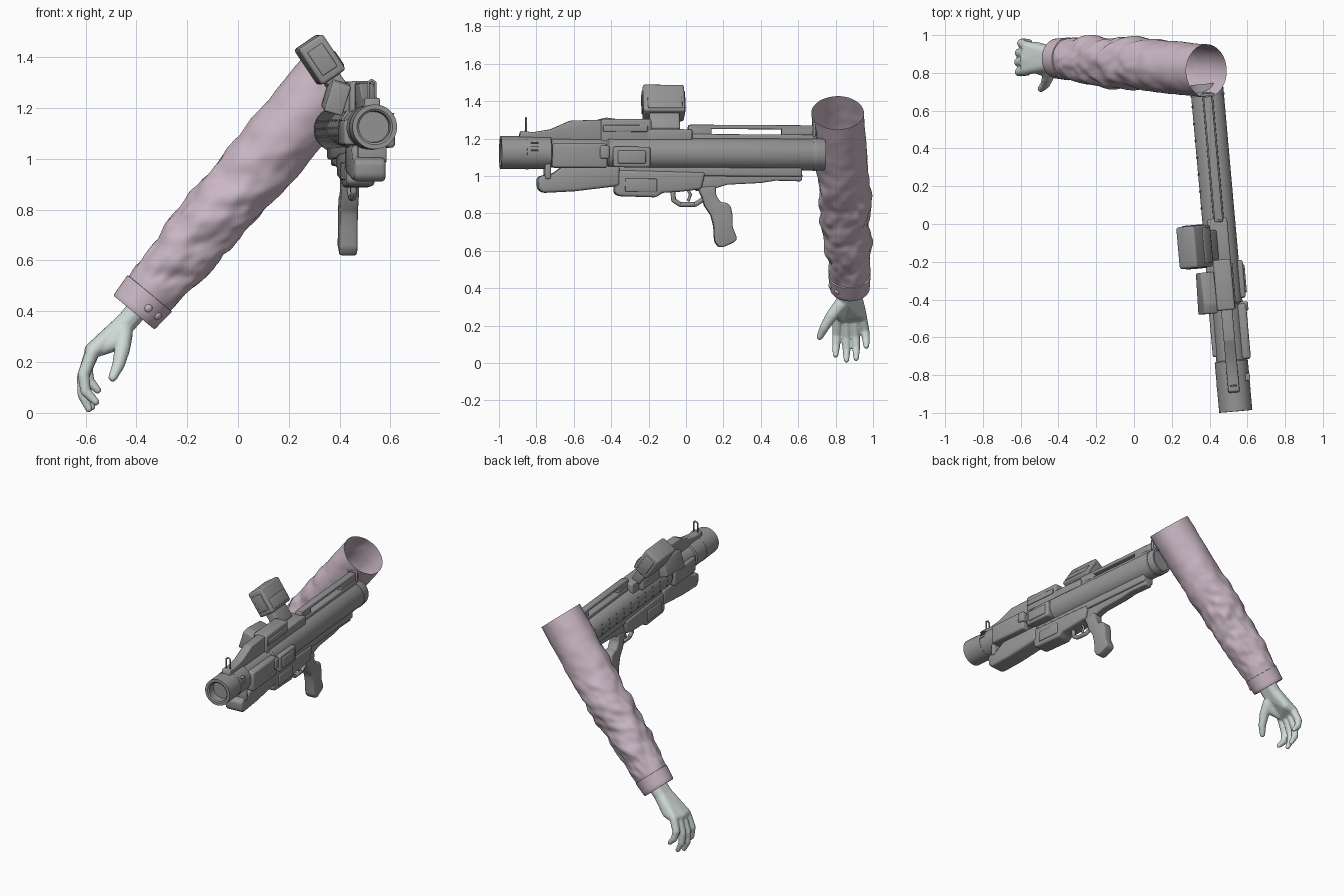
import bpy, bmesh, math
from mathutils import Matrix, Vector, noise

def material(name, rgb):
    m = bpy.data.materials.new(name)
    m.diffuse_color = (*rgb, 1)
    return m

METAL = material("gun_grey", (0.30, 0.30, 0.30))
CLOTH = material("sleeve_pink", (0.60, 0.48, 0.56))
SKIN = material("pale_skin", (0.62, 0.70, 0.67))

# Launcher frame: local y runs along the barrel, slightly turned and pitched
GUN = (Matrix.Translation((0.45, 0, 1.12)) @ Matrix.Rotation(math.radians(5.1), 4, 'Z')
       @ Matrix.Rotation(math.radians(-0.33), 4, 'X') @ Matrix.Translation((0, 0, -1.12)))

def finish(name, bm, mat, matrix=Matrix(), angle=35, normals=True):
    if normals:
        bmesh.ops.recalc_face_normals(bm, faces=bm.faces[:])
    me = bpy.data.meshes.new(name)
    bm.to_mesh(me)
    bm.free()
    me.materials.append(mat)
    ob = bpy.data.objects.new(name, me)
    bpy.context.collection.objects.link(ob)
    ob.matrix_world = matrix
    bpy.ops.object.select_all(action='DESELECT')
    ob.select_set(True)
    bpy.context.view_layer.objects.active = ob
    bpy.ops.object.shade_smooth_by_angle(angle=math.radians(angle))
    return ob

def prism(name, pts, x0, x1, bevel=0.008, local=Matrix()):
    """Extrude a (y, z) outline sideways from x0 to x1 and round its edges."""
    bm = bmesh.new()
    a = [bm.verts.new((x0, y, z)) for y, z in pts]
    b = [bm.verts.new((x1, y, z)) for y, z in pts]
    bm.faces.new(a)
    bm.faces.new(b[::-1])
    n = len(pts)
    for i in range(n):
        j = (i + 1) % n
        bm.faces.new((a[j], a[i], b[i], b[j]))
    bmesh.ops.recalc_face_normals(bm, faces=bm.faces[:])
    if bevel:
        edges = [e for e in bm.edges if e.calc_face_angle(0) > 0.35]
        bmesh.ops.bevel(bm, geom=edges, offset=bevel, segments=3, profile=0.5,
                        affect='EDGES', clamp_overlap=True)
    return finish(name, bm, METAL, GUN @ local)

def box(name, y0, y1, z0, z1, x0, x1, bevel=0.006, local=Matrix()):
    return prism(name, [(y0, z0), (y1, z0), (y1, z1), (y0, z1)], x0, x1, bevel, local)

def lathe(name, profile, z, seg=48):
    """Revolve (radius, y) points about the barrel direction."""
    bm = bmesh.new()
    rings = [[bm.verts.new((r * math.cos(k * math.tau / seg), y, z + r * math.sin(k * math.tau / seg)))
              for k in range(seg)] for r, y in profile]
    for p, q in zip(rings, rings[1:]):
        for k in range(seg):
            bm.faces.new((p[k], p[(k + 1) % seg], q[(k + 1) % seg], q[k]))
    bm.faces.new(rings[0])
    bm.faces.new(rings[-1])
    return finish(name, bm, METAL, GUN)

def hull(bm, balls, seg=14):
    """Wrap a convex skin round balls given as (x, y, z, r)."""
    t = bmesh.new()
    for x, y, z, r in balls:
        bmesh.ops.create_uvsphere(t, u_segments=seg, v_segments=seg // 2 + 1, radius=r,
                                  matrix=Matrix.Translation((x, y, z)))
    bmesh.ops.delete(t, geom=t.faces[:], context='FACES_ONLY')
    bmesh.ops.delete(t, geom=t.edges[:], context='EDGES_FACES')
    res = bmesh.ops.convex_hull(t, input=t.verts[:])
    inner = [g for g in res["geom_interior"] if isinstance(g, bmesh.types.BMVert)]
    bmesh.ops.delete(t, geom=inner, context='VERTS')
    bmesh.ops.recalc_face_normals(t, faces=t.faces[:])
    me = bpy.data.meshes.new("tmp")
    t.to_mesh(me)
    t.free()
    bm.from_mesh(me)
    bpy.data.meshes.remove(me)

def chain(bm, balls, seg=14):
    for pair in zip(balls, balls[1:]):
        hull(bm, pair, seg)

def wire(name, pts, r):
    bm = bmesh.new()
    chain(bm, [(*p, r) for p in pts], 10)
    return finish(name, bm, METAL, GUN, normals=False)

# Barrel with hollow muzzle, collars and a recessed rear end
lathe("barrel", [(0.06, -0.94), (0.062, -0.99), (0.07, -0.996), (0.088, -0.996), (0.088, -0.73),
                 (0.079, -0.725), (0.079, -0.43), (0.087, -0.42), (0.087, 0.735), (0.083, 0.745),
                 (0.072, 0.745), (0.07, 0.73)], 1.12)
for y in (-0.86, 0.68):
    lathe("barrel_band", [(0.08, y), (0.0895, y), (0.0895, y + 0.015), (0.08, y + 0.015)], 1.12)

# Rivets along the left side of the barrel
bm = bmesh.new()
for a in (160, 180, 200):
    for k in range(12):
        c, s = math.cos(math.radians(a)), math.sin(math.radians(a))
        bmesh.ops.create_cube(bm, size=0.009, matrix=Matrix.Translation((0.086 * c, -0.36 + 0.09 * k, 1.12 + 0.086 * s)))
finish("barrel_rivets", bm, METAL, GUN)

# Side housings
box("right_side_box", -0.725, -0.43, 1.04, 1.17, 0.02, 0.105, 0.014)
box("right_side_latch", -0.47, -0.42, 1.09, 1.16, 0.05, 0.115, 0.01)
box("right_panel_frame", -0.40, -0.20, 1.045, 1.155, 0.03, 0.107, 0.012)
box("right_panel", -0.375, -0.225, 1.065, 1.135, 0.06, 0.115, 0.008)
box("left_side_box", -0.70, -0.44, 1.05, 1.15, -0.095, -0.02, 0.012)
for z in (1.13, 1.15, 1.17):
    box("muzzle_mark", -0.84, -0.80, z, z + 0.006, 0.06, 0.091, 0.002)

# Lower handguard, receiver, stock rail
prism("handguard", [(-0.77, 0.905), (-0.795, 0.925), (-0.8, 0.985), (-0.77, 1.0), (-0.72, 1.005), (-0.66, 1.05),
                    (-0.36, 1.05), (-0.36, 0.945), (-0.6, 0.915)], -0.062, 0.062, 0.022)
box("handguard_clip", -0.76, -0.73, 0.98, 1.06, -0.045, 0.068, 0.008)
prism("receiver", [(-0.385, 0.905), (-0.36, 0.89), (-0.16, 0.885), (-0.13, 0.91), (-0.04, 0.915), (0.08, 0.93),
                   (0.10, 1.02), (-0.385, 1.03)], -0.055, 0.055, 0.014)
box("receiver_plate", -0.33, -0.16, 0.915, 0.985, -0.062, 0.062, 0.006)
box("lower_rail", -0.38, 0.62, 1.0, 1.055, -0.045, 0.045, 0.01)
prism("stock_rail", [(0.05, 0.92), (0.14, 0.93), (0.22, 0.955), (0.40, 0.965), (0.48, 0.978), (0.62, 0.975),
                     (0.625, 1.015), (0.05, 1.02)], -0.03, 0.03, 0.01)

# Trigger group and pistol grip
wire("trigger_guard", [(0, -0.07, 0.92), (0, -0.065, 0.87), (0, -0.03, 0.848), (0, 0.05, 0.848),
                       (0, 0.085, 0.87), (0, 0.11, 0.90)], 0.013)
wire("trigger", [(0, 0.01, 0.93), (0, 0.025, 0.90), (0, 0.015, 0.872)], 0.008)
prism("pistol_grip", [(0.06, 0.94), (0.085, 0.89), (0.10, 0.84), (0.135, 0.79), (0.15, 0.73), (0.155, 0.65),
                      (0.175, 0.622), (0.20, 0.62), (0.265, 0.65), (0.275, 0.67), (0.25, 0.73), (0.25, 0.79),
                      (0.24, 0.84), (0.215, 0.86), (0.185, 0.86), (0.16, 0.90), (0.16, 0.95)], -0.035, 0.035, 0.02)

# Top covers and slotted carrying rail
prism("front_cover", [(-0.90, 1.19), (-0.89, 1.235), (-0.82, 1.23), (-0.73, 1.245), (-0.62, 1.293), (-0.45, 1.298),
                      (-0.45, 1.18)], -0.03, 0.03, 0.008)
box("middle_cover", -0.46, -0.19, 1.16, 1.303, -0.05, 0.045, 0.012)
box("middle_cover_strip", -0.45, -0.21, 1.235, 1.27, -0.02, 0.052, 0.005)
box("sight_base", -0.22, 0.03, 1.17, 1.25, -0.06, 0.045, 0.01)
box("rail_foot", 0.0, 0.70, 1.18, 1.225, -0.028, 0.028, 0.006)
box("rail_top", 0.02, 0.70, 1.252, 1.275, -0.022, 0.022, 0.006)
for y0, y1 in ((0.01, 0.135), (0.51, 0.70)):
    box("rail_block", y0, y1, 1.19, 1.272, -0.022, 0.022, 0.006)
wire("front_sight", [(-0.014, -0.86, 1.22), (-0.014, -0.86, 1.295), (0, -0.86, 1.305), (0.014, -0.86, 1.295),
                     (0.014, -0.86, 1.22)], 0.005)
wire("rear_sight", [(-0.03, 0.685, 1.22), (-0.03, 0.685, 1.28), (0, 0.685, 1.288), (0.03, 0.685, 1.28),
                    (0.03, 0.685, 1.22)], 0.008)

# Optical sight leaning out to the left
LEAN = Matrix.Translation((-0.138, 0, 1.39)) @ Matrix.Rotation(math.radians(-33.7), 4, 'Y')
box("sight_body", -0.222, 0.0, -0.085, 0.085, -0.057, 0.057, 0.013, LEAN)
box("sight_window", -0.20, -0.015, -0.07, 0.0, -0.02, 0.062, 0.005, LEAN)
box("sight_lens", -0.227, 0.005, -0.055, 0.055, -0.035, 0.035, 0.004, LEAN)
box("sight_neck", -0.19, -0.03, -0.18, -0.07, -0.035, 0.03, 0.01, LEAN)
LEFT = Matrix.Translation((-0.09, 0, 1.24)) @ Matrix.Rotation(math.radians(17), 4, 'Y')
prism("left_sensor", [(-0.47, -0.07), (-0.47, 0.05), (-0.42, 0.062), (-0.25, 0.04), (-0.25, -0.05)],
      -0.045, 0.03, 0.008, LEFT)
box("left_bracket", -0.42, -0.05, 1.18, 1.25, -0.09, -0.02, 0.01)

# Sleeve: wrinkled open tube with a turned cuff
TOP, LENGTH = Vector((0.375, 0, 1.345)), 1.232
A, P, Q = Vector((-0.637, 0, -0.771)), Vector((0.771, 0, -0.637)), Vector((0, 1, 0))
KEYS = [(0, 0.14, 0.81, 0.012), (0.25, 0.139, 0.83, 0.014), (0.5, 0.137, 0.852, 0.008), (0.75, 0.124, 0.862, 0),
        (0.92, 0.107, 0.874, 0), (0.921, 0.113, 0.874, 0), (0.995, 0.106, 0.876, 0), (1.0, 0.102, 0.876, 0)]

def sleeve_at(t):
    for a, b in zip(KEYS, KEYS[1:]):
        if t <= b[0]:
            f = (t - a[0]) / (b[0] - a[0])
            r, y, s = (a[i] + (b[i] - a[i]) * f for i in (1, 2, 3))
            return TOP + A * LENGTH * t + P * s + Q * y, r
    return TOP + A * LENGTH + Q * 0.876, 0.102

def wrinkle(t, th):
    if t > 0.92:
        return 0
    amp = 0.003 + 0.017 * max(0, min(1, (t - 0.15) / 0.4)) * min(1, (0.93 - t) / 0.08)
    v = Vector((math.cos(th) * 1.3, math.sin(th) * 1.3, t * 11 + 0.7 * math.sin(th + 1)))
    return amp * (noise.noise(v) * 0.9 + 0.5 * noise.noise(v * 2.1))

bm = bmesh.new()
SEG = 72
steps = [(0.92 * i / 90, 0) for i in range(91)] + [(t, 0) for t in (0.921, 0.95, 0.98, 0.995, 1.0)]
steps += [(1.0, -0.012), (0.96, -0.02), (0.95, -0.06)]       # cuff folds inward round the wrist
rings = []
for t, dr in steps:
    c, r = sleeve_at(t)
    rings.append([])
    for k in range(SEG):
        th = k * math.tau / SEG
        rr = r + dr + wrinkle(t, th)
        rings[-1].append(bm.verts.new(c + rr * (math.cos(th) * P + math.sin(th) * Q)))
for p, q in zip(rings, rings[1:]):
    for k in range(SEG):
        bm.faces.new((p[k], p[(k + 1) % SEG], q[(k + 1) % SEG], q[k]))
finish("sleeve", bm, CLOTH, angle=50)

# Cuff buttons
bm = bmesh.new()
for deg in (-72, -40):
    c, r = sleeve_at(0.96)
    n = math.cos(math.radians(deg)) * P + math.sin(math.radians(deg)) * Q
    m = Matrix.Translation(c + n * r) @ n.to_track_quat('Z', 'Y').to_matrix().to_4x4() @ Matrix.Diagonal((1, 1, 0.5, 1))
    bmesh.ops.create_uvsphere(bm, u_segments=16, v_segments=10, radius=0.016, matrix=m)
finish("cuff_buttons", bm, CLOTH)

# Hand: hulls for wrist and palm, tapered chains for digits, merged by remeshing
bm = bmesh.new()
hull(bm, [(-0.35, 0.85, 0.46, 0.045), (-0.35, 0.90, 0.46, 0.045), (-0.44, 0.85, 0.355, 0.042), (-0.44, 0.90, 0.355, 0.042)])
hull(bm, [(-0.44, 0.85, 0.355, 0.042), (-0.44, 0.90, 0.355, 0.042), (-0.57, 0.82, 0.245, 0.03),
          (-0.575, 0.87, 0.245, 0.031), (-0.565, 0.94, 0.25, 0.027), (-0.51, 0.93, 0.27, 0.033)])
hull(bm, [(-0.45, 0.85, 0.34, 0.04), (-0.46, 0.81, 0.285, 0.034), (-0.54, 0.83, 0.25, 0.026)])
R = (0.027, 0.024, 0.021, 0.015)
DIGITS = [
    [(-0.573, 0.812, 0.24), (-0.608, 0.805, 0.15), (-0.60, 0.802, 0.085), (-0.56, 0.80, 0.043)],
    [(-0.577, 0.857, 0.24), (-0.611, 0.857, 0.14), (-0.611, 0.858, 0.07), (-0.587, 0.858, 0.016)],
    [(-0.574, 0.90, 0.245), (-0.608, 0.906, 0.145), (-0.605, 0.91, 0.08), (-0.575, 0.91, 0.025)],
    [(-0.565, 0.94, 0.25), (-0.596, 0.957, 0.175), (-0.585, 0.963, 0.125), (-0.553, 0.964, 0.09)]]
for pts in DIGITS:
    chain(bm, [(*p, r) for p, r in zip(pts, R)])
chain(bm, [(-0.45, 0.825, 0.31, 0.037), (-0.455, 0.78, 0.255, 0.032), (-0.47, 0.74, 0.19, 0.025), (-0.493, 0.715, 0.14, 0.018)])
hand = finish("hand", bm, SKIN, angle=180, normals=False)
rm = hand.modifiers.new("merge", 'REMESH')
rm.mode, rm.voxel_size, rm.use_smooth_shade = 'VOXEL', 0.006, True
sm = hand.modifiers.new("soften", 'SMOOTH')
sm.factor, sm.iterations = 0.5, 4
